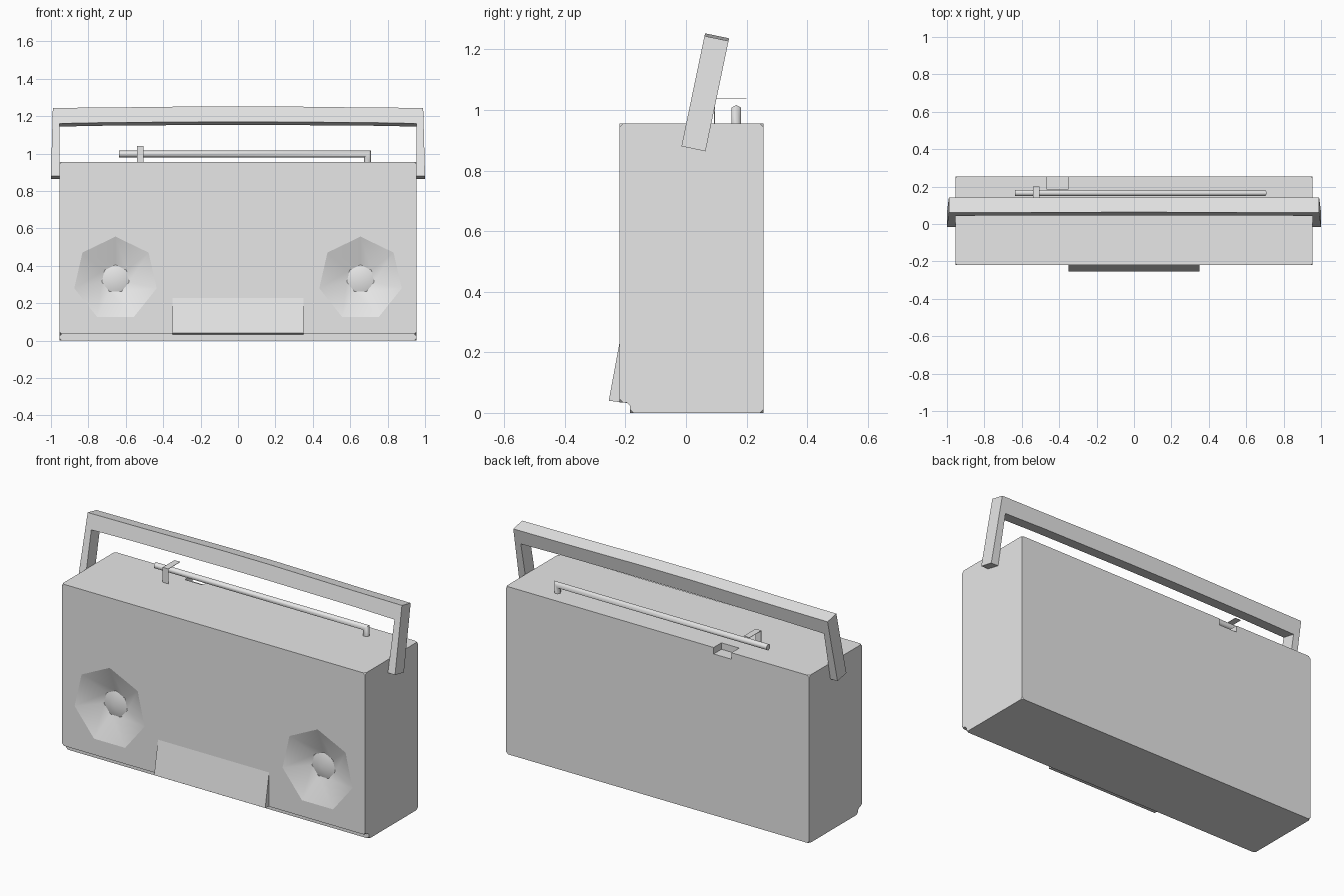
import bpy, bmesh, math
from mathutils import Vector, Matrix

cube = bpy.data.objects.get("Cube")
if cube:
    bpy.data.objects.remove(cube, do_unlink=True)

grey = bpy.data.materials.new("light_grey")
grey.use_nodes = True
grey.diffuse_color = (0.8, 0.8, 0.8, 1)
grey.node_tree.nodes["Principled BSDF"].inputs["Base Color"].default_value = (0.8, 0.8, 0.8, 1)


def make(name, bm, fix_normals=True):
    if fix_normals:
        bmesh.ops.recalc_face_normals(bm, faces=bm.faces[:])
    mesh = bpy.data.meshes.new(name)
    bm.to_mesh(mesh)
    bm.free()
    mesh.materials.append(grey)
    obj = bpy.data.objects.new(name, mesh)
    bpy.context.collection.objects.link(obj)
    return obj


def extrude(points, offset):
    """Closed prism from a planar outline."""
    bm = bmesh.new()
    face = bm.faces.new([bm.verts.new(p) for p in points])
    out = bmesh.ops.extrude_face_region(bm, geom=[face], use_keep_orig=True)
    moved = [v for v in out["geom"] if isinstance(v, bmesh.types.BMVert)]
    bmesh.ops.translate(bm, verts=moved, vec=offset)
    return bm


def along_x(profile, half):
    return extrude([(-half, y, z) for y, z in profile], (2 * half, 0, 0))


def box(x0, x1, y0, y1, z0, z1):
    return extrude([(x0, y0, z0), (x1, y0, z0), (x1, y1, z0), (x0, y1, z0)], (0, 0, z1 - z0))


def ring(cx, y, cz, radius, sides=7):
    angles = [math.pi / 2 + i * math.tau / sides for i in range(sides)]
    return [Vector((cx + radius * math.cos(a), y, cz + radius * math.sin(a))) for a in angles]


def smooth(obj, degrees):
    bpy.ops.object.select_all(action="DESELECT")
    obj.select_set(True)
    bpy.context.view_layer.objects.active = obj
    bpy.ops.object.shade_smooth_by_angle(angle=math.radians(degrees))


FRONT, BACK, TOP, HALF = -0.22, 0.255, 0.955, 0.955

# Case with a stepped lower front edge and clipped corners
bm = along_x([(FRONT, 0.035), (-0.185, 0.035), (-0.185, 0), (BACK, 0), (BACK, TOP), (FRONT, TOP)], HALF)
bmesh.ops.bevel(bm, geom=bm.verts[:], offset=0.012, segments=1, affect="VERTICES")
case = make("case", bm)


def cut(name, bm):
    cutter = make(name, bm)
    cutter.hide_render = True
    cutter.hide_set(True)
    cutter.display_type = "WIRE"
    mod = case.modifiers.new(name, "BOOLEAN")
    mod.operation = "DIFFERENCE"
    mod.solver = "EXACT"
    mod.object = cutter


# Finger notch in the rear top edge
cut("notch_cutter", box(-0.465, -0.353, 0.185, 0.3, 0.918, 1.0))

# Speakers: dished heptagonal cone with a raised dust cap
for side, sx in (("right", -1), ("left", 1)):
    cx, cz, radius = sx * 0.655, 0.33, 0.226
    cut(side + "_speaker_cutter", extrude(ring(cx, FRONT - 0.05, cz, radius), (0, 0.15, 0)))
    bm = bmesh.new()
    outer = [bm.verts.new(p) for p in ring(cx, FRONT, cz, radius)]
    inner = [bm.verts.new(p) for p in ring(cx, FRONT + 0.055, cz, 0.075)]
    tip = bm.verts.new((cx, FRONT + 0.032, cz))
    for i in range(7):
        j = (i + 1) % 7
        bm.faces.new((inner[i], outer[i], outer[j], inner[j]))
        bm.faces.new((tip, inner[i], inner[j]))
    for f in bm.faces:
        f.normal_update()
        if f.normal.y > 0:
            f.normal_flip()
    smooth(make(side + "_speaker", bm, False), 30)

# Sloping control panel at the lower front
make("front_panel", along_x([(FRONT + 0.003, 0.245), (-0.255, 0.04), (-0.188, 0.032), (-0.188, 0.245)], 0.35))

# Carrying handle, slightly bowed, leaning back
half_outer = [(1.0, 0), (0.99, 0.372), (0.7, 0.374), (0.14, 0.381)]
half_inner = [(0.14, 0.296), (0.7, 0.292), (0.955, 0.287), (0.955, 0)]


def mirrored(points):
    return [(-x, z) for x, z in reversed(points)]


outline = half_outer + mirrored(half_outer) + mirrored(half_inner) + half_inner
bm = extrude([(x, 0, z) for x, z in outline], (0, 0.081, 0))
bmesh.ops.transform(bm, verts=bm.verts[:], matrix=Matrix.Translation((0, -0.015, 0.88))
                    @ Matrix.Rotation(math.radians(-11.8), 4, "X"))
make("handle", bm)

# Antenna: hexagonal rod with a mitred bend down into the case
RY, RZ, RR = 0.166, 0.998, 0.0185
bm = bmesh.new()
section = [(RR * math.sin(i * math.tau / 6), RR * math.cos(i * math.tau / 6)) for i in range(6)]
rows = [[(-0.635, RY + a, RZ + b) for a, b in section],
        [(0.693 + b, RY + a, RZ + b) for a, b in section],
        [(0.693 + b, RY + a, TOP - 0.005) for a, b in section]]
rows = [[bm.verts.new(p) for p in row] for row in rows]
for r0, r1 in zip(rows, rows[1:]):
    for i in range(6):
        j = (i + 1) % 6
        bm.faces.new((r0[i], r0[j], r1[j], r1[i]))
bm.faces.new(rows[0])
bm.faces.new(rows[2])
smooth(make("antenna", bm), 62)

# Antenna clip: thin folded strip
T = 0.002
clip = [(0.093, TOP - 0.005), (0.093, 1.04), (0.2, 1.04), (0.2, 1.04 - T), (0.093 + T, 1.04 - T), (0.093 + T, TOP - 0.005)]
make("antenna_clip", extrude([(-0.54, y, z) for y, z in clip], (0.036, 0, 0)))
